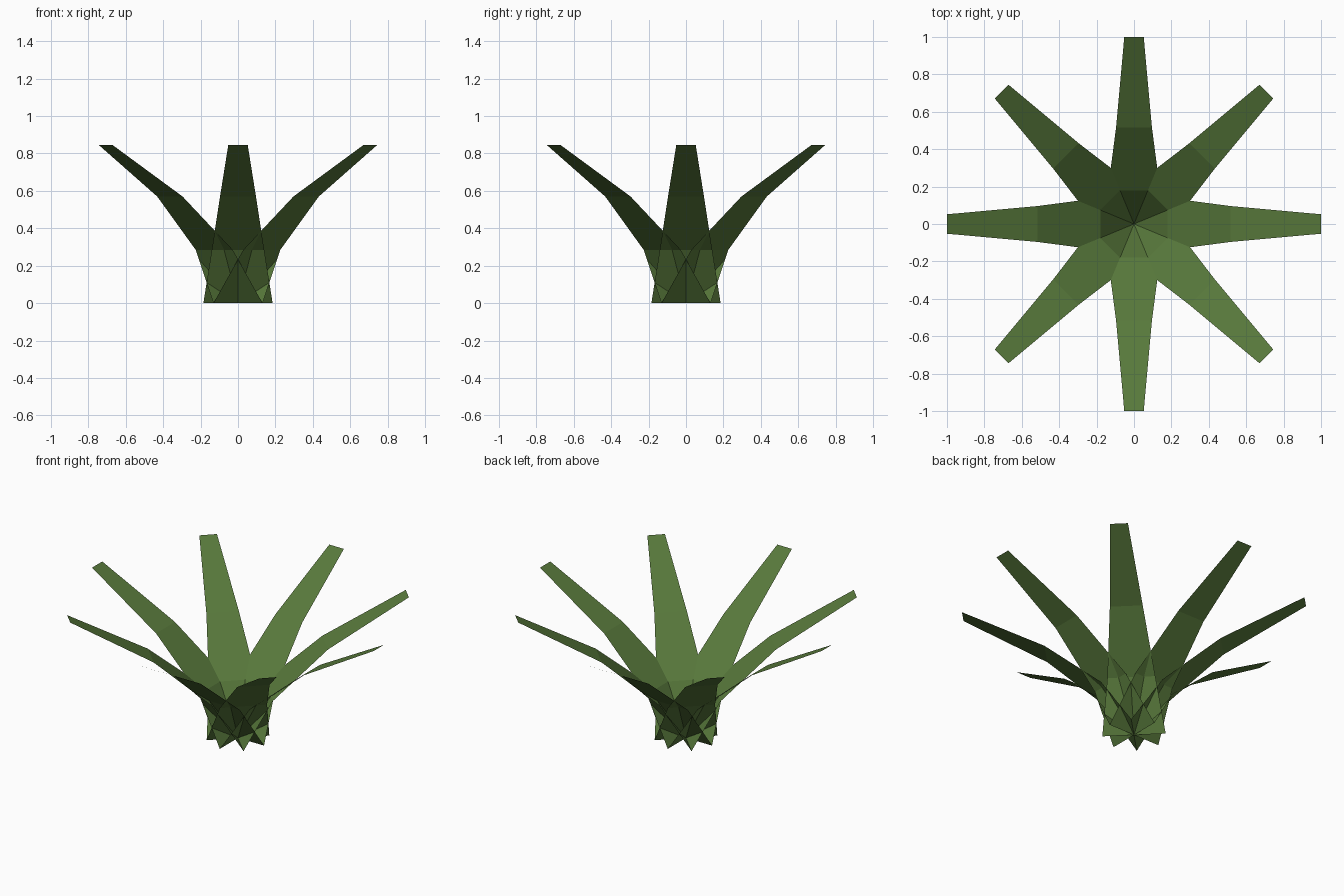
import bpy
import bmesh
from math import tau

cube = bpy.data.objects.get("Cube")
if cube:
    bpy.data.objects.remove(cube, do_unlink=True)

# Single leaf colour
green = bpy.data.materials.new("leaf_green")
green.use_nodes = True
colour = (0.097, 0.19, 0.044, 1.0)
green.diffuse_color = colour
bsdf = next(n for n in green.node_tree.nodes if n.type == "BSDF_PRINCIPLED")
bsdf.inputs["Base Color"].default_value = colour
bsdf.inputs["Roughness"].default_value = 0.9

# Leaf profile from root to tip: distance out, height, half width
PROFILE = [
    (0.0, 0.0, 0.185),
    (0.18, 0.285, 0.14),
    (0.515, 0.57, 0.096),
    (1.0, 0.845, 0.052),
]
LEAVES = 8


def make_leaf_mesh():
    """Flat ribbon bending outward along +x, with its upper side facing up."""
    bm = bmesh.new()
    rows = [[bm.verts.new((r, side * w, z)) for side in (-1, 1)]
            for r, z, w in PROFILE]
    for low, high in zip(rows, rows[1:]):
        bm.faces.new((low[0], high[0], high[1], low[1]))
    mesh = bpy.data.meshes.new("leaf")
    bm.to_mesh(mesh)
    bm.free()
    mesh.materials.append(green)
    return mesh


# Ring of leaves crossing at the root
leaf_mesh = make_leaf_mesh()
for i in range(LEAVES):
    leaf = bpy.data.objects.new(f"leaf_{i + 1}", leaf_mesh)
    leaf.rotation_euler.z = tau * i / LEAVES
    bpy.context.collection.objects.link(leaf)
